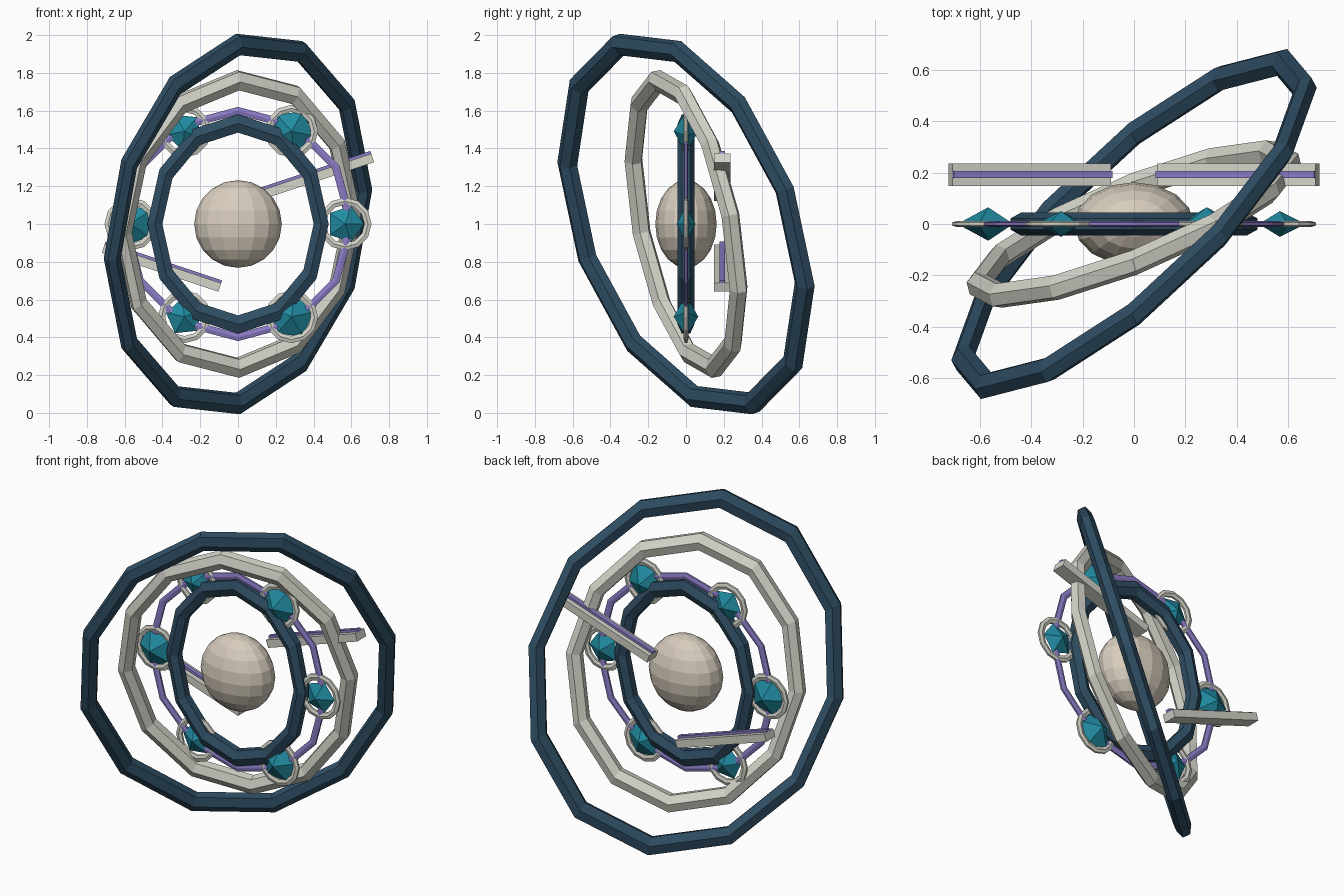
import bpy, bmesh
from math import sin, cos, pi, radians
from mathutils import Vector, Matrix

if "Cube" in bpy.data.objects:
    bpy.data.objects.remove(bpy.data.objects["Cube"])


def material(name, rgb):
    m = bpy.data.materials.new(name)
    m.diffuse_color = (*rgb, 1)
    m.use_nodes = True
    m.node_tree.nodes["Principled BSDF"].inputs["Base Color"].default_value = m.diffuse_color
    return m


NAVY = material("navy", (0.028, 0.075, 0.125))
IVORY = material("ivory", (0.66, 0.66, 0.59))
STONE = material("stone", (0.68, 0.61, 0.51))
TEAL = material("teal", (0.015, 0.26, 0.36))
VIOLET = material("violet", (0.26, 0.2, 0.56))
MID = Vector((0, 0, 1))


def finish(name, bm, mat):
    bmesh.ops.recalc_face_normals(bm, faces=bm.faces)
    mesh = bpy.data.meshes.new(name)
    bm.to_mesh(mesh)
    bm.free()
    mesh.materials.append(mat)
    ob = bpy.data.objects.new(name, mesh)
    bpy.context.collection.objects.link(ob)
    return ob


def ring(name, mat, centre, top, side, half, depth, squash=1.0, segs=12):
    """Faceted hoop; top and side are its outer radius vectors, six-sided section."""
    top, side = Vector(top), Vector(side)
    full = Vector((side.x / squash, side.y, side.z))
    n = full.cross(top).normalized()
    n.x *= squash
    size = top.length
    bm = bmesh.new()
    loops = []
    for i in range(segs):
        a = 2 * pi * i / segs
        p = top * cos(a) + side * sin(a)
        loop = []
        for k in range(6):
            b = pi / 6 + k * pi / 3
            f = 1 + half * (cos(b) / cos(pi / 6) - 1) / size
            loop.append(bm.verts.new(centre + p * f + n * depth * sin(b)))
        loops.append(loop)
    for i in range(segs):
        a, b = loops[i], loops[(i + 1) % segs]
        for k in range(6):
            j = (k + 1) % 6
            bm.faces.new((a[k], a[j], b[j], b[k]))
    return finish(name, bm, mat)


# Tilted and upright rings
ring("outer_ring", NAVY, MID, (0, -0.37, 1.0), (0.70, 0.55, 0.19), 0.053, 0.05, 0.785)
ring("middle_ring", IVORY, MID, (0, -0.16, 0.81), (0.645, 0.25, 0.05), 0.05, 0.05, 0.81)
ring("inner_ring", NAVY, MID, (0, 0, 0.58), (0.48, 0, 0), 0.048, 0.044)
ring("gem_track", VIOLET, MID, (0, 0, 0.62), (0.62, 0, 0), 0.021, 0.011)

# Core, flattened front to back
bm = bmesh.new()
bmesh.ops.create_uvsphere(bm, u_segments=16, v_segments=10, radius=0.232)
bmesh.ops.scale(bm, vec=(1, 0.7, 1), verts=bm.verts)
bmesh.ops.translate(bm, vec=MID, verts=bm.verts)
finish("core", bm, STONE)

# Six gems with collars, alternating small and large
for i in range(6):
    a = i * pi / 3
    out = Vector((cos(a), 0, sin(a)))
    tan = Vector((-sin(a), 0, cos(a)))
    c = MID + out * 0.567
    r, d = (0.1, 0.05) if i % 2 == 0 else (0.12, 0.065)
    bm = bmesh.new()
    rim = [bm.verts.new(c + r * (out * cos(t) + tan * sin(t)))
           for t in (2 * pi * k / 5 for k in range(5))]
    for y in (-d, d):
        tip = bm.verts.new(c + Vector((0, y, 0)))
        for k in range(5):
            bm.faces.new((rim[k], rim[(k + 1) % 5], tip))
    finish(f"gem_{i + 1}", bm, TEAL)
    ring(f"gem_collar_{i + 1}", IVORY, c, out * 0.14, tan * 0.14, 0.019, 0.012)


def box(name, mat, size, offset, place):
    bm = bmesh.new()
    bmesh.ops.create_cube(bm, size=1)
    bmesh.ops.scale(bm, vec=size, verts=bm.verts)
    bmesh.ops.translate(bm, vec=offset, verts=bm.verts)
    bmesh.ops.transform(bm, matrix=place, verts=bm.verts)
    finish(name, bm, mat)


# Slanted bars behind the rings, each with a violet strip on top
for name, x, z, s in (("left", -0.405, 0.767, 1), ("right", 0.405, 1.247, -1)):
    place = Matrix.Translation((x, 0.192, z)) @ Matrix.Rotation(radians(18.4 * s), 4, 'Y')
    box(f"{name}_bar", IVORY, (0.65, 0.088, 0.048), (0, 0, 0), place)
    box(f"{name}_bar_strip", VIOLET, (0.65, 0.028, 0.018), (0, 0, 0.03), place)
